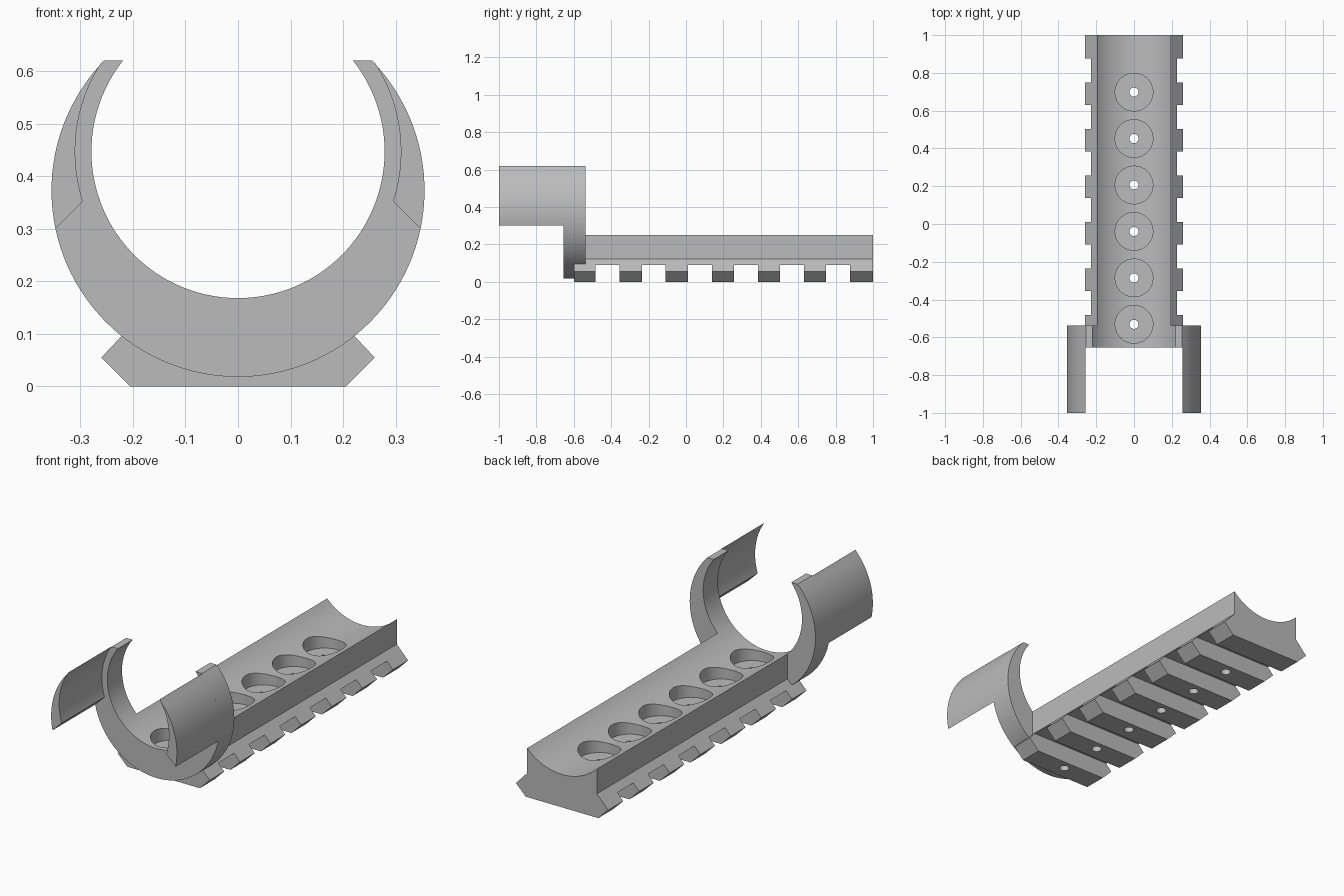
import bpy, bmesh
from math import sin, cos, pi, radians, sqrt, atan2
from mathutils import Vector

cube = bpy.data.objects.get("Cube")
if cube:
    bpy.data.objects.remove(cube, do_unlink=True)

grey = bpy.data.materials.new("plain grey")
grey.use_nodes = True
grey.diffuse_color = (0.5, 0.5, 0.5, 1)
grey.node_tree.nodes["Principled BSDF"].inputs["Base Color"].default_value = grey.diffuse_color

OUT_Z, OUT_R = 0.373, 0.355      # outside of the ring
BORE_Z, BORE_R = 0.447, 0.279    # cradle bore
WING_R = 0.31                    # inside of the wings
TOP = 0.62
RING_FRONT, RING_BACK = -0.655, -0.537


def arc(zc, r, a0, a1, n):
    return [(r * cos(a0 + (a1 - a0) * i / n), zc + r * sin(a0 + (a1 - a0) * i / n))
            for i in range(n + 1)]


def prism(name, points, start, end, axis="Y"):
    """Extrude a flat outline along y (x, z points) or z (x, y points)."""
    def place(p, d):
        return (p[0], d, p[1]) if axis == "Y" else (p[0], p[1], d)
    bm = bmesh.new()
    face = bm.faces.new([bm.verts.new(place(p, start)) for p in points])
    moved = bmesh.ops.extrude_face_region(bm, geom=[face])["geom"]
    step = Vector(place((0, 0), end - start))
    bmesh.ops.translate(bm, vec=step, verts=[v for v in moved if isinstance(v, bmesh.types.BMVert)])
    bmesh.ops.recalc_face_normals(bm, faces=bm.faces)
    mesh = bpy.data.meshes.new(name)
    bm.to_mesh(mesh)
    bm.free()
    mesh.materials.append(grey)
    obj = bpy.data.objects.new(name, mesh)
    bpy.context.collection.objects.link(obj)
    return obj


def select(obj):
    bpy.ops.object.select_all(action="DESELECT")
    obj.select_set(True)
    bpy.context.view_layer.objects.active = obj


def combine(target, tool, operation):
    mod = target.modifiers.new("combine", "BOOLEAN")
    mod.operation, mod.solver, mod.object = operation, "EXACT", tool
    select(target)
    bpy.ops.object.modifier_apply(modifier=mod.name)
    bpy.data.objects.remove(tool, do_unlink=True)


def circle(y, r, n):
    return [(r * cos(2 * pi * i / n), y + r * sin(2 * pi * i / n)) for i in range(n)]


# Rail block with a flared underside
half = [(0.205, 0), (0.26, 0.055), (0.197, 0.122), (0.197, 0.35)]
rail = prism("cradle_rail", half + [(-x, z) for x, z in reversed(half)], -0.6, 1)

# Front ring, flat at the top
tip = atan2(TOP - OUT_Z, sqrt(OUT_R ** 2 - (TOP - OUT_Z) ** 2))
ring = prism("ring", arc(OUT_Z, OUT_R, tip, -pi - tip, 96), RING_FRONT, RING_BACK)
combine(rail, ring, "UNION")

# Long round cradle through ring and rail
combine(rail, prism("bore_cutter", arc(BORE_Z, BORE_R, 0, 2 * pi, 128)[:-1], -1.2, 1.2), "DIFFERENCE")

# Cross slots under the rail
for i in range(6):
    y = -0.419 + 0.2465 * i
    slot = [(-0.4, y - 0.064), (0.4, y - 0.064), (0.4, y + 0.064), (-0.4, y + 0.064)]
    combine(rail, prism("slot_cutter", slot, -0.1, 0.09, "Z"), "DIFFERENCE")

# Counterbored screw holes
for i in range(6):
    y = -0.531 + 0.2458 * i
    combine(rail, prism("counterbore_cutter", circle(y, 0.1, 64), 0.118, 0.4, "Z"), "DIFFERENCE")
    combine(rail, prism("hole_cutter", circle(y, 0.024, 32), -0.1, 0.3, "Z"), "DIFFERENCE")

# Forward wings on both sides of the ring
low_out = atan2(0.30 - OUT_Z, sqrt(OUT_R ** 2 - (0.30 - OUT_Z) ** 2))
low_in = atan2(0.352 - BORE_Z, sqrt(WING_R ** 2 - (0.352 - BORE_Z) ** 2))
high_in = atan2(TOP - BORE_Z, sqrt(WING_R ** 2 - (TOP - BORE_Z) ** 2))
wing = arc(OUT_Z, OUT_R, low_out, tip, 24)[:-1] + arc(BORE_Z, WING_R, high_in, low_in, 24)
parts = [rail]
for name, side in (("left_wing", 1), ("right_wing", -1)):
    parts.append(prism(name, [(side * x, z) for x, z in wing], -1, RING_FRONT))

for obj in parts:
    select(obj)
    bpy.ops.object.shade_smooth_by_angle(angle=radians(25))
